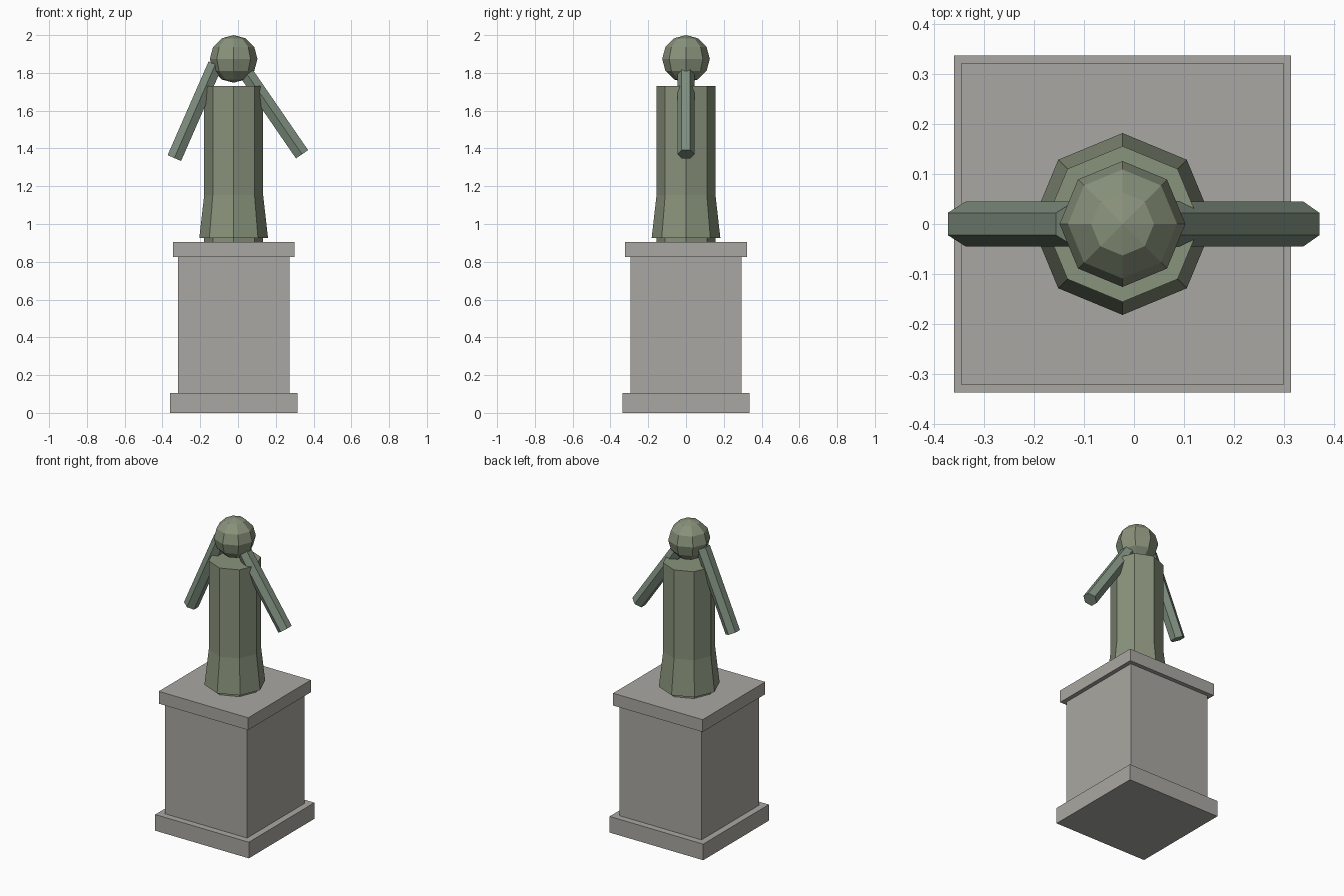
import bpy
from math import pi
from mathutils import Vector

if "Cube" in bpy.data.objects:
    bpy.data.objects.remove(bpy.data.objects["Cube"])

CX = -0.023  # the pedestal and figure sit slightly left of the arms' centre


def material(name, rgb):
    mat = bpy.data.materials.new(name)
    mat.diffuse_color = (*rgb, 1)
    mat.use_nodes = True
    mat.node_tree.nodes["Principled BSDF"].inputs["Base Color"].default_value = mat.diffuse_color
    return mat


stone = material("stone", (0.40, 0.39, 0.36))
bronze = material("aged_bronze", (0.25, 0.29, 0.20))
sleeve = material("sleeve_bronze", (0.21, 0.27, 0.21))


def finish(name, mat):
    obj = bpy.context.object
    obj.name = name
    obj.data.materials.append(mat)
    return obj


def block(name, half, z0, z1):
    bpy.ops.mesh.primitive_cube_add(size=1, location=(CX, 0, (z0 + z1) / 2))
    bpy.context.object.scale = (2 * half, 2 * half, z1 - z0)
    finish(name, stone)


def frustum(name, r0, r1, z0, z1):
    bpy.ops.mesh.primitive_cone_add(vertices=8, radius1=r0, radius2=r1, depth=z1 - z0,
                                    location=(CX, 0, (z0 + z1) / 2))
    finish(name, bronze)


def arm(name, hand, shoulder):
    a, b = Vector(hand), Vector(shoulder)
    d = b - a
    bpy.ops.mesh.primitive_cylinder_add(vertices=6, radius=0.045, depth=d.length,
                                        location=(a + b) / 2)
    obj = finish(name, sleeve)
    # tilt about y only, so a hexagon corner keeps facing front and back
    obj.rotation_euler = (0, Vector((d.z, d.x)).angle_signed(Vector((1, 0))), 0)


# pedestal
block("pedestal_base", 0.337, 0, 0.105)
block("pedestal_shaft", 0.295, 0.105, 0.825)
block("pedestal_cap", 0.322, 0.825, 0.905)

# robed figure
frustum("torso", 0.156, 0.156, 0.905, 1.73)
frustum("robe_skirt", 0.182, 0.145, 0.925, 1.25)

# head
bpy.ops.mesh.primitive_uv_sphere_add(segments=8, ring_count=6, radius=0.126,
                                     location=(CX, 0, 1.874))
finish("head", bronze)

# arms
arm("left_arm", (-0.337, 0, 1.349), (-0.120, 0, 1.845))
arm("right_arm", (0.339, 0, 1.369), (0.042, 0, 1.801))
